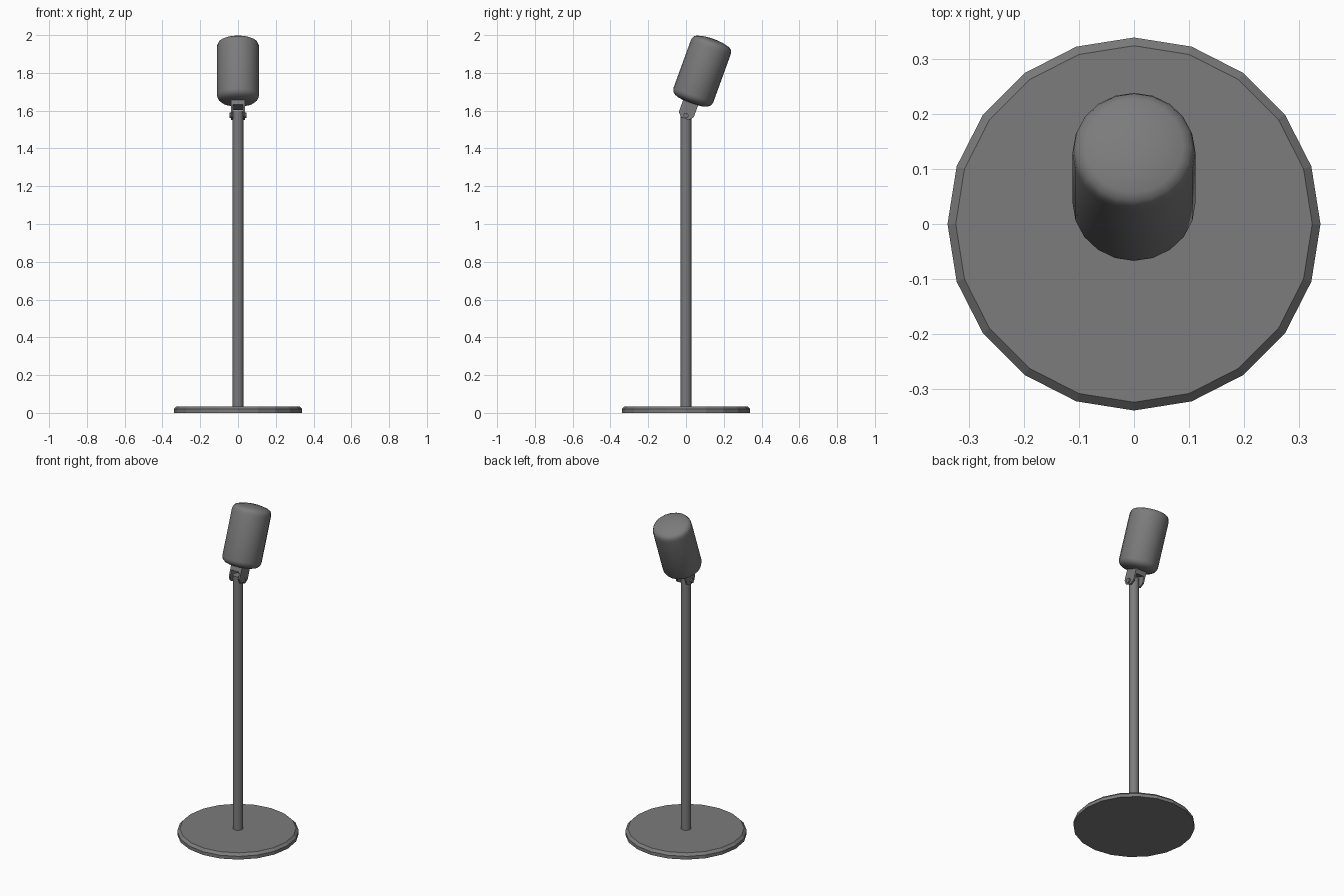
import bpy, bmesh, math
from mathutils import Matrix

if "Cube" in bpy.data.objects:
    bpy.data.objects.remove(bpy.data.objects["Cube"])

# Tilted frame of the head, hinged at the top of the pole
TILT = Matrix.Translation((0, 0, 1.575)) @ Matrix.Rotation(math.radians(-20), 4, 'X')

dark_grey = bpy.data.materials.new("dark_grey")
dark_grey.diffuse_color = (0.2, 0.2, 0.2, 1)
dark_grey.use_nodes = True
dark_grey.node_tree.nodes["Principled BSDF"].inputs["Base Color"].default_value = dark_grey.diffuse_color


def finish(name, bm, matrix=Matrix.Identity(4), smooth=None):
    bmesh.ops.recalc_face_normals(bm, faces=bm.faces[:])
    mesh = bpy.data.meshes.new(name)
    bm.to_mesh(mesh)
    bm.free()
    mesh.transform(matrix)
    mesh.materials.append(dark_grey)
    obj = bpy.data.objects.new(name, mesh)
    bpy.context.collection.objects.link(obj)
    if smooth:
        bpy.ops.object.select_all(action='DESELECT')
        obj.select_set(True)
        bpy.context.view_layer.objects.active = obj
        bpy.ops.object.shade_smooth_by_angle(angle=math.radians(smooth))
    return obj


def lathe(name, profile, sides, matrix=Matrix.Identity(4), smooth=None):
    """Stack rings of (radius, height) and close both ends."""
    bm = bmesh.new()
    rings = [[bm.verts.new((r * math.cos(2 * math.pi * i / sides),
                            r * math.sin(2 * math.pi * i / sides), z))
              for i in range(sides)] for r, z in profile]
    for low, high in zip(rings, rings[1:]):
        for i in range(sides):
            j = (i + 1) % sides
            bm.faces.new((low[i], low[j], high[j], high[i]))
    bm.faces.new(rings[0])
    bm.faces.new(rings[-1])
    return finish(name, bm, matrix, smooth)


def plate(name, outline, x0, x1):
    """Extrude a (y, z) outline along x in the tilted frame."""
    bm = bmesh.new()
    face = bm.faces.new([bm.verts.new((x0, y, z)) for y, z in outline])
    ext = bmesh.ops.extrude_face_region(bm, geom=[face])
    for v in ext['geom']:
        if isinstance(v, bmesh.types.BMVert):
            v.co.x = x1
    return finish(name, bm, TILT)


# Base disc with chamfered upper rim, and pole
lathe("base", [(0.34, 0), (0.34, 0.02), (0.325, 0.035)], 20)
lathe("pole", [(0.028, 0.03), (0.028, 1.6)], 16, smooth=40)

# Rounded lamp head
lathe("head", [(0.03, 0.07), (0.07, 0.075), (0.092, 0.083), (0.106, 0.095),
               (0.112, 0.112), (0.112, 0.38), (0.11, 0.396), (0.104, 0.409),
               (0.09, 0.417), (0.05, 0.427), (0.015, 0.43)],
      20, TILT, smooth=50)

# Hinge fork: two cheeks, a bridge and bolt heads
cheek = [(-0.042, 0.1), (-0.042, 0.005), (-0.022, -0.018),
         (0.022, -0.018), (0.042, 0.005), (0.042, 0.1)]
for side, label in ((-1, "left"), (1, "right")):
    plate(f"hinge_cheek_{label}", cheek, side * 0.027, side * 0.037)
    turn = TILT @ Matrix.Rotation(side * math.pi / 2, 4, 'Y')
    lathe(f"hinge_bolt_{label}", [(0.015, 0.03), (0.015, 0.046)], 6, turn)
plate("hinge_bridge", [(-0.042, 0.045), (0.042, 0.045), (0.042, 0.1), (-0.042, 0.1)],
      -0.03, 0.03)
